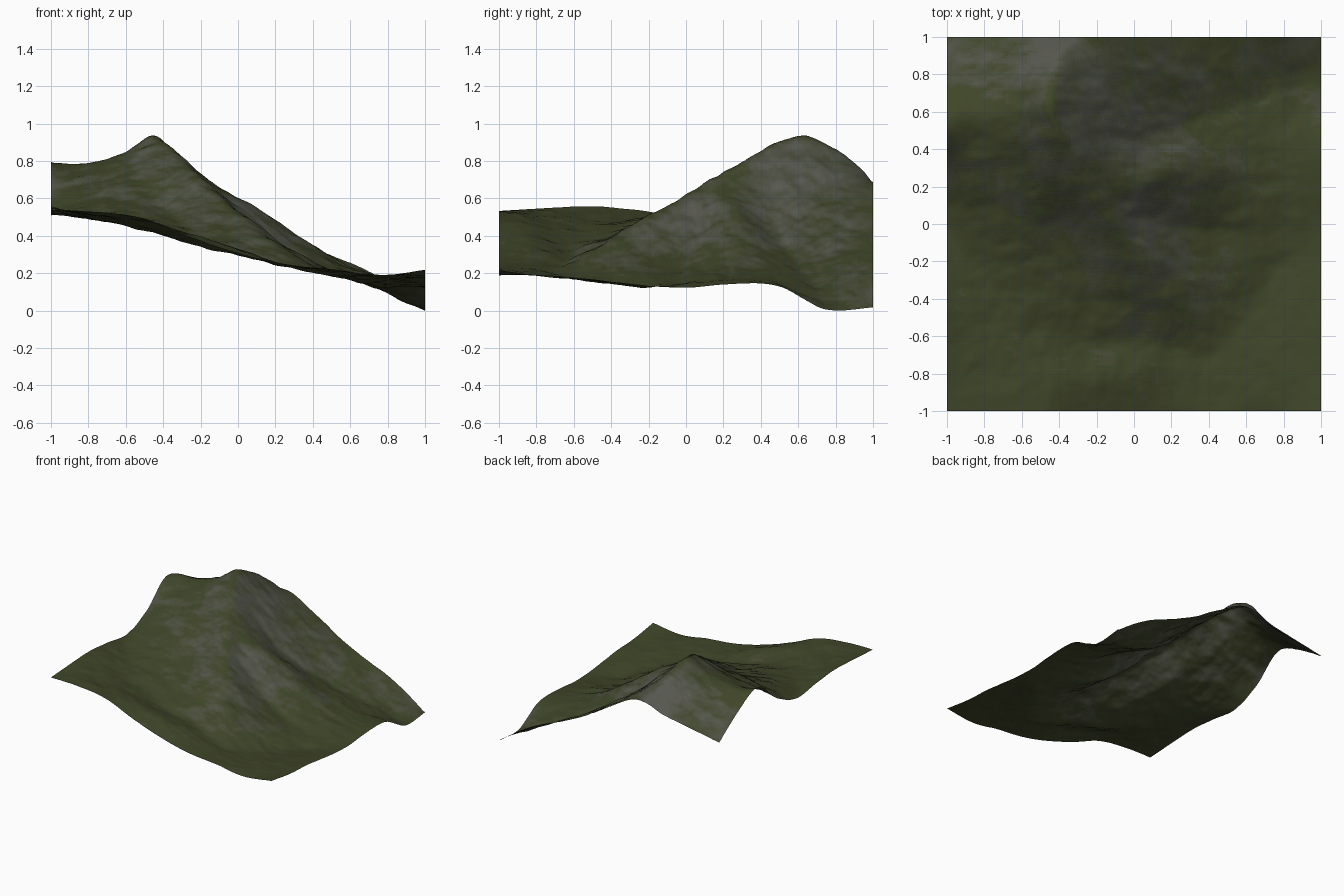
import bpy, math
from mathutils import Vector, noise

if "Cube" in bpy.data.objects:
    bpy.data.objects.remove(bpy.data.objects["Cube"])

N = 140                       # grid cells per side

# Heights along each border, evenly spaced from -1 to 1
SOUTH = [.535, .53, .495, .395, .31, .25, .225, .19, .22]
EAST = [.22, .185, .17, .14, .125, .145, .135, .01, .02]
NORTH = [.535, .58, .625, .69, .565, .415, .3, .19, .02]
WEST = [.535, .55, .56, .54, .515, .61, .795, .7, .535]

# Crest and valley lines (x, y, height)
main_ridge = [(-.33, 1, .71), (-.42, .8, .885), (-.45, .61, .955), (-.35, .4, .87), (-.2, .15, .72),
              (.1, -.3, .45), (.32, -.55, .265)]
west_ridge = [(-1, .6, .81), (-.75, .6, .795), (-.45, .61, .955)]
east_spur = [(-.2, .15, .71), (.12, .24, .55), (.57, .32, .245)]
north_valley = [(-.1, .45, .63), (.13, .48, .43), (.35, .57, .28), (.6, .66, .175), (1, .78, 0)]
east_gully = [(.02, .05, .49), (.43, -.05, .225), (1, -.05, .12)]
south_valley = [(-1, -.05, .515), (-.55, -.54, .445), (-.2, -.63, .335), (.07, -.63, .275), (.42, -.68, .2),
                (.8, -.2, .115)]
south_crest = [(-.75, -.9, .54), (-.25, -.83, .42), (.05, -.8, .325)]
west_spur = [(-.4, 0, .535), (-.2, -.42, .39)]


def spread(heights, place):
    return [place(2 * k / (len(heights) - 1) - 1, z) for k, z in enumerate(heights)]


def curve(pts):
    """Smooth curve through the points."""
    p = [Vector(v) for v in pts]
    p = [p[0]] + p + [p[-1]]
    for a, b, c, d in zip(p, p[1:], p[2:], p[3:]):
        for k in range(N + 1):
            t = k / N
            yield b + (c - a) * t / 2 + (a - b * 2.5 + c * 2 - d / 2) * t * t + (b * 3 - a - c * 3 + d) * t ** 3 / 2


def cell(v):
    return max(0, min(N, round((v + 1) / 2 * N)))


# Stamp the lines on the grid as fixed heights, borders last
fixed = {}
borders = [spread(SOUTH, lambda t, z: (t, -1, z)), spread(EAST, lambda t, z: (1, t, z)),
           spread(NORTH, lambda t, z: (t, 1, z)), spread(WEST, lambda t, z: (-1, t, z))]
inner = [main_ridge, west_ridge, east_spur, north_valley, east_gully, south_valley, south_crest, west_spur]
for line in inner + borders:
    for c in curve(line):
        fixed[cell(c.x), cell(c.y)] = c.z

# Fill the slopes between the lines by relaxation
H = [[.55 - .4 * i / N] * (N + 1) for i in range(N + 1)]
for (i, j), z in fixed.items():
    H[i][j] = z
free = [(i, j) for i in range(1, N) for j in range(1, N) if (i, j) not in fixed]
for _ in range(160):
    for i, j in free:
        r = H[i]
        r[j] += 1.85 * ((H[i - 1][j] + H[i + 1][j] + r[j - 1] + r[j + 1]) / 4 - r[j])

# Weather the creases
for _ in range(16):
    S = [row[:] for row in H]
    for i in range(1, N):
        for j in range(1, N):
            S[i][j] = H[i][j] / 2 + (H[i - 1][j] + H[i + 1][j] + H[i][j - 1] + H[i][j + 1]) / 8
    H = S


# Erosion detail, stronger on steep ground and weaker at the border
def detail(i, j):
    x, y = i / N * 2 - 1, j / N * 2 - 1
    a, b, c, d = max(i - 1, 0), min(i + 1, N), max(j - 1, 0), min(j + 1, N)
    slope = math.hypot(H[b][j] - H[a][j], H[i][d] - H[i][c]) * N / 4
    edge = min(1, 6 * min(1 - abs(x), 1 - abs(y)) + .25)
    return noise.fractal(Vector((x * 6, y * 8, 3)), 1, 2, 3) * edge * (.006 + .014 * min(slope, 1))


Z = [[H[i][j] + detail(i, j) for j in range(N + 1)] for i in range(N + 1)]
low = min(map(min, Z))
W = N + 1
verts = [(i / N * 2 - 1, j / N * 2 - 1, Z[i][j] - low) for i in range(W) for j in range(W)]
faces = [(i * W + j, (i + 1) * W + j, (i + 1) * W + j + 1, i * W + j + 1) for i in range(N) for j in range(N)]

mesh = bpy.data.meshes.new("mountain_terrain")
mesh.from_pydata(verts, [], faces)
terrain = bpy.data.objects.new("mountain_terrain", mesh)
bpy.context.collection.objects.link(terrain)

# Ground colours from grass to bare rock
grass, rock, STEPS = Vector((.05, .06, .022)), Vector((.1, .1, .085)), 8
for k in range(STEPS):
    m = bpy.data.materials.new(f"ground_{k}")
    m.diffuse_color = (*grass.lerp(rock, k / (STEPS - 1)), 1)
    m.use_nodes = True
    m.node_tree.nodes["Principled BSDF"].inputs["Base Color"].default_value = m.diffuse_color
    mesh.materials.append(m)
for f in mesh.polygons:
    t = (.92 - f.normal.z) * 3 + noise.fractal(f.center * 5, 1, 2, 3) / 3
    f.material_index = int(max(0, min(.999, t)) * STEPS)
    f.use_smooth = True
